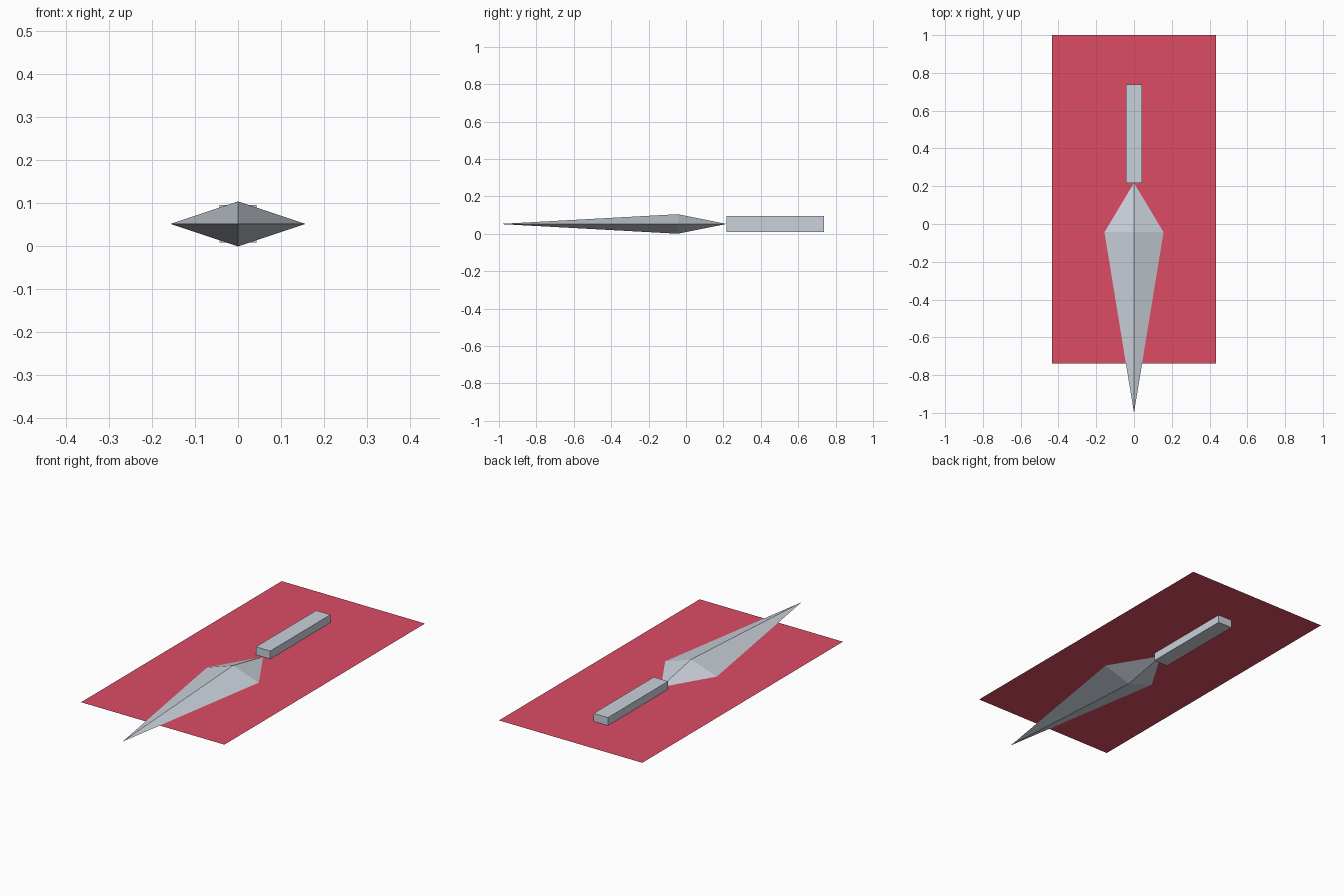
import bpy
import bmesh
from mathutils import Vector

cube = bpy.data.objects.get("Cube")
if cube:
    bpy.data.objects.remove(cube, do_unlink=True)

U = 2 / 23                            # design unit
ORIGIN = Vector((0, 3 * U / 2, 0.6 * U))  # centre of the mat, at mid height


def material(name, color):
    mat = bpy.data.materials.new(name)
    mat.use_nodes = True
    mat.diffuse_color = color
    mat.node_tree.nodes["Principled BSDF"].inputs["Base Color"].default_value = color
    return mat


def add_part(name, bm, mat):
    """Scale the part from design units, place it and link it."""
    for v in bm.verts:
        v.co = v.co * U + ORIGIN
    bmesh.ops.recalc_face_normals(bm, faces=bm.faces)
    mesh = bpy.data.meshes.new(name)
    bm.to_mesh(mesh)
    bm.free()
    mesh.materials.append(mat)
    obj = bpy.data.objects.new(name, mesh)
    bpy.context.collection.objects.link(obj)
    return obj


steel = material("steel grey", (0.59, 0.635, 0.70, 1))
red = material("mat red", (0.72, 0.073, 0.13, 1))

# Flat mat, level with the middle of the dagger
bm = bmesh.new()
bm.faces.new([bm.verts.new((x, y, 0))
              for x, y in ((-5, -10), (5, -10), (5, 10), (-5, 10))])
mat_obj = add_part("mat", bm, red)
for p in mat_obj.data.polygons:
    if p.normal.z < 0:
        p.flip()

# Square grip bar
bm = bmesh.new()
bmesh.ops.create_cube(bm, size=1)
for v in bm.verts:
    v.co.y = v.co.y * 6 + 4
add_part("grip", bm, steel)

# Blade: a diamond section drawn out to a long front point and a short back point
bm = bmesh.new()
ring = [bm.verts.new((x, -2, z))
        for x, z in ((1.8, 0), (0, 0.6), (-1.8, 0), (0, -0.6))]
for end in (-13, 1):
    point = bm.verts.new((0, end, 0))
    for i in range(4):
        bm.faces.new((ring[i], ring[(i + 1) % 4], point))
add_part("blade", bm, steel)
